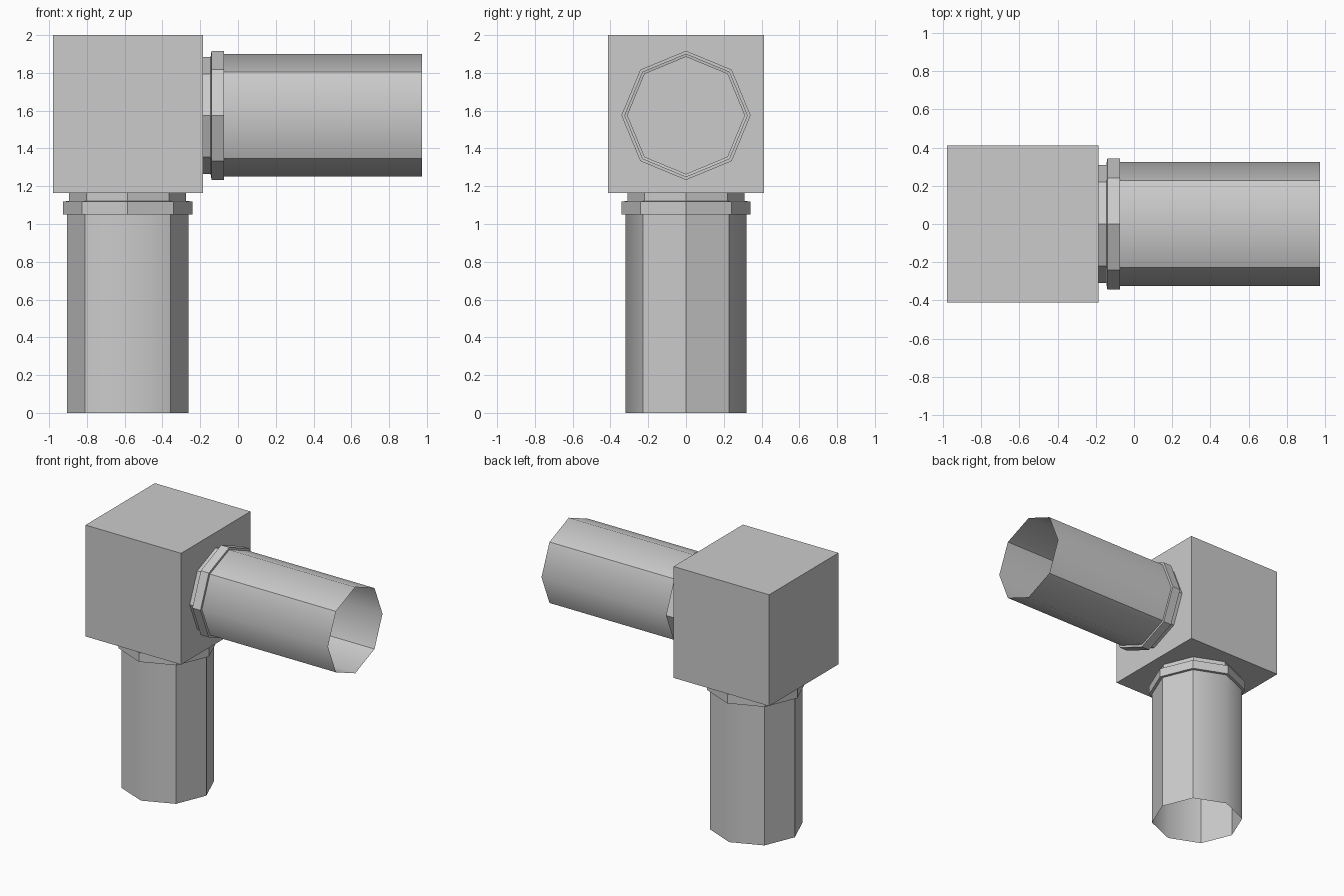
import bpy, bmesh
from math import cos, sin, pi

if "Cube" in bpy.data.objects:
    bpy.data.objects.remove(bpy.data.objects["Cube"])

SIDES = 8


def box(name, lo, hi):
    bpy.ops.mesh.primitive_cube_add(size=1, location=[(a + b) / 2 for a, b in zip(lo, hi)])
    ob = bpy.context.object
    ob.name = name
    ob.dimensions = [b - a for a, b in zip(lo, hi)]
    bpy.ops.object.transform_apply(location=False, rotation=False, scale=True)


def lathe(name, profile, location, rotation, smooth_corners=()):
    """Open octagonal shell from (radius, distance) pairs along local z.
    Corners listed in smooth_corners are shaded smooth, the rest stay sharp."""
    bm = bmesh.new()
    rings = [[bm.verts.new((r * cos(2 * pi * i / SIDES), r * sin(2 * pi * i / SIDES), h))
              for i in range(SIDES)] for r, h in profile]
    for a, b in zip(rings, rings[1:]):
        for i in range(SIDES):
            j = (i + 1) % SIDES
            face = bm.faces.new((a[i], a[j], b[j], b[i]))
            face.smooth = bool(smooth_corners)
    for e in bm.edges:
        e.smooth = False
    for a, b in zip(rings, rings[1:]):
        for i in smooth_corners:
            bm.edges.get((a[i], b[i])).smooth = True
    me = bpy.data.meshes.new(name)
    bm.to_mesh(me)
    bm.free()
    ob = bpy.data.objects.new(name, me)
    ob.location = location
    ob.rotation_euler = rotation
    bpy.context.collection.objects.link(ob)


def arm(prefix, radius, length, location, rotation, smooth_corners):
    # Recessed neck and raised collar next to the block
    lathe(prefix + "_collar",
          [(0.31, 0), (0.31, 0.04), (0.342, 0.045), (0.342, 0.112), (radius, 0.112)],
          location, rotation)
    # Open-ended pipe
    lathe(prefix + "_pipe", [(radius, 0.112), (radius, length)],
          location, rotation, smooth_corners)


# Corner block
box("corner_block", (-0.98, -0.412, 1.163), (-0.185, 0.412, 2.0))

# Pipe going down and pipe going right
arm("lower", 0.321, 1.163, (-0.584, 0, 1.163), (pi, 0, 0), (2, 6))
arm("side", 0.324, 1.16, (-0.185, 0, 1.575), (0, pi / 2, 0), (0, 2, 4, 6))
